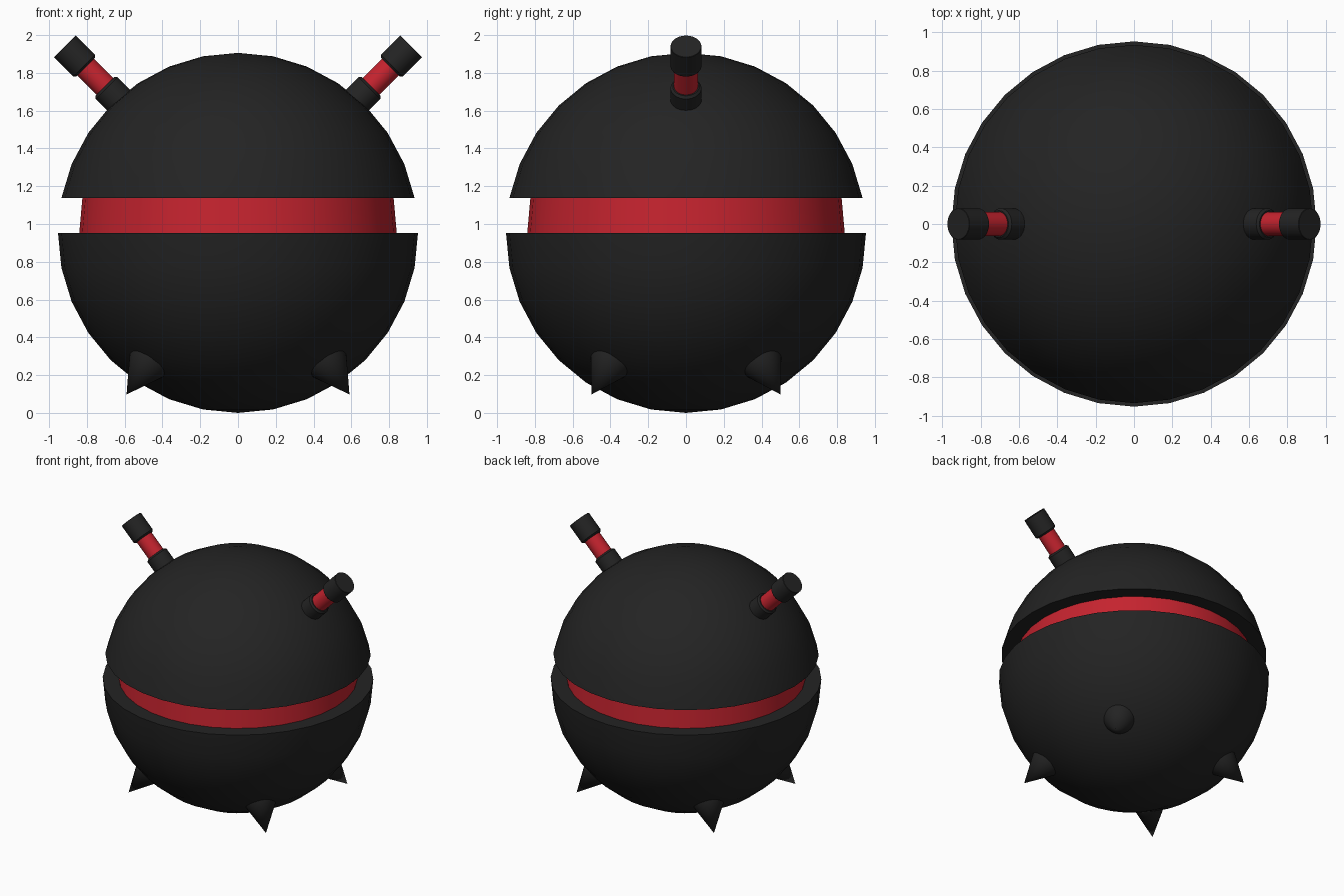
import bpy, bmesh
from math import sin, cos, pi, radians
from mathutils import Matrix, Vector

cube = bpy.data.objects.get("Cube")
if cube:
    bpy.data.objects.remove(cube)

RADIUS = 0.953
CENTRE = Vector((0, 0, RADIUS))
RINGS = 16


def material(name, rgb):
    mat = bpy.data.materials.new(name)
    mat.use_nodes = True
    colour = (*rgb, 1)
    mat.diffuse_color = colour
    bsdf = mat.node_tree.nodes["Principled BSDF"]
    bsdf.inputs["Base Color"].default_value = colour
    bsdf.inputs["Roughness"].default_value = 0.6
    return mat


black = material("charcoal black", (0.017, 0.017, 0.017))
red = material("signal red", (0.56, 0.017, 0.028))


def lathe(name, profile, mat, origin=CENTRE, axis=Vector((0, 0, 1)), segments=32):
    """Turn a (radius, height) profile around an axis through origin."""
    bm = bmesh.new()
    verts = [bm.verts.new((r, 0, h)) for r, h in profile]
    edges = [bm.edges.new(pair) for pair in zip(verts, verts[1:])]
    bmesh.ops.spin(bm, geom=verts + edges, cent=(0, 0, 0), axis=(0, 0, 1),
                   angle=2 * pi, steps=segments, use_duplicate=False)
    bmesh.ops.remove_doubles(bm, verts=bm.verts, dist=0.0001)
    bmesh.ops.recalc_face_normals(bm, faces=bm.faces)
    mesh = bpy.data.meshes.new(name)
    bm.to_mesh(mesh)
    bm.free()
    mesh.shade_smooth()
    mesh.set_sharp_from_angle(angle=radians(30))
    mesh.materials.append(mat)
    obj = bpy.data.objects.new(name, mesh)
    turn = axis.to_track_quat("Z", "Y").to_matrix().to_4x4()
    obj.matrix_world = Matrix.Translation(origin) @ turn
    bpy.context.collection.objects.link(obj)
    return obj


def arc(first, last):
    """Points of the ball outline between two ring numbers, from the top."""
    angles = [pi * i / RINGS for i in range(first, last + 1)]
    return [(RADIUS * sin(a), RADIUS * cos(a)) for a in angles]


# Body: two shells with a recessed band between them
upper = arc(0, 7)
lower = arc(8, 16)
lathe("upper_shell", upper + [(0, upper[-1][1])], black)
lathe("lower_shell", [(0, 0)] + lower, black)
lathe("middle_band", [(0, -0.02), (0.842, -0.02), (0.822, 0.206), (0, 0.206)], red)


def collar(radius, bottom, top, bevel_bottom, bevel_top):
    """Profile of a rod section with chamfered ends."""
    b, t = bevel_bottom, bevel_top
    return [(0, bottom), (radius - b, bottom), (radius, bottom + b),
            (radius, top - t), (radius - t, top), (0, top)]


# Horns: base, red neck and cap on each side, leaning out at 45 degrees
for side, x in (("left", 1), ("right", -1)):
    axis = Vector((x, 0, 1)).normalized()
    origin = CENTRE + Vector((-x, 0, 1)).normalized() * 0.05
    for part, profile, mat in (
            ("base", collar(0.082, 0.85, 1.046, 0.012, 0.012), black),
            ("neck", [(0, 1.0), (0.063, 1.0), (0.063, 1.22), (0, 1.22)], red),
            ("cap", collar(0.082, 1.19, 1.347, 0.012, 0.002), black)):
        lathe(f"{side}_horn_{part}", profile, mat, origin, axis)

# Feet: four cones pointing out from the underside
for end, y in (("front", -1), ("back", 1)):
    for side, x in (("left", 1), ("right", -1)):
        axis = Vector((0.59 * x, 0.5 * y, -0.855)).normalized()
        lathe(f"{end}_{side}_foot", [(0, 0.93), (0.113, 0.93), (0, 1.153)],
              black, CENTRE, axis)
